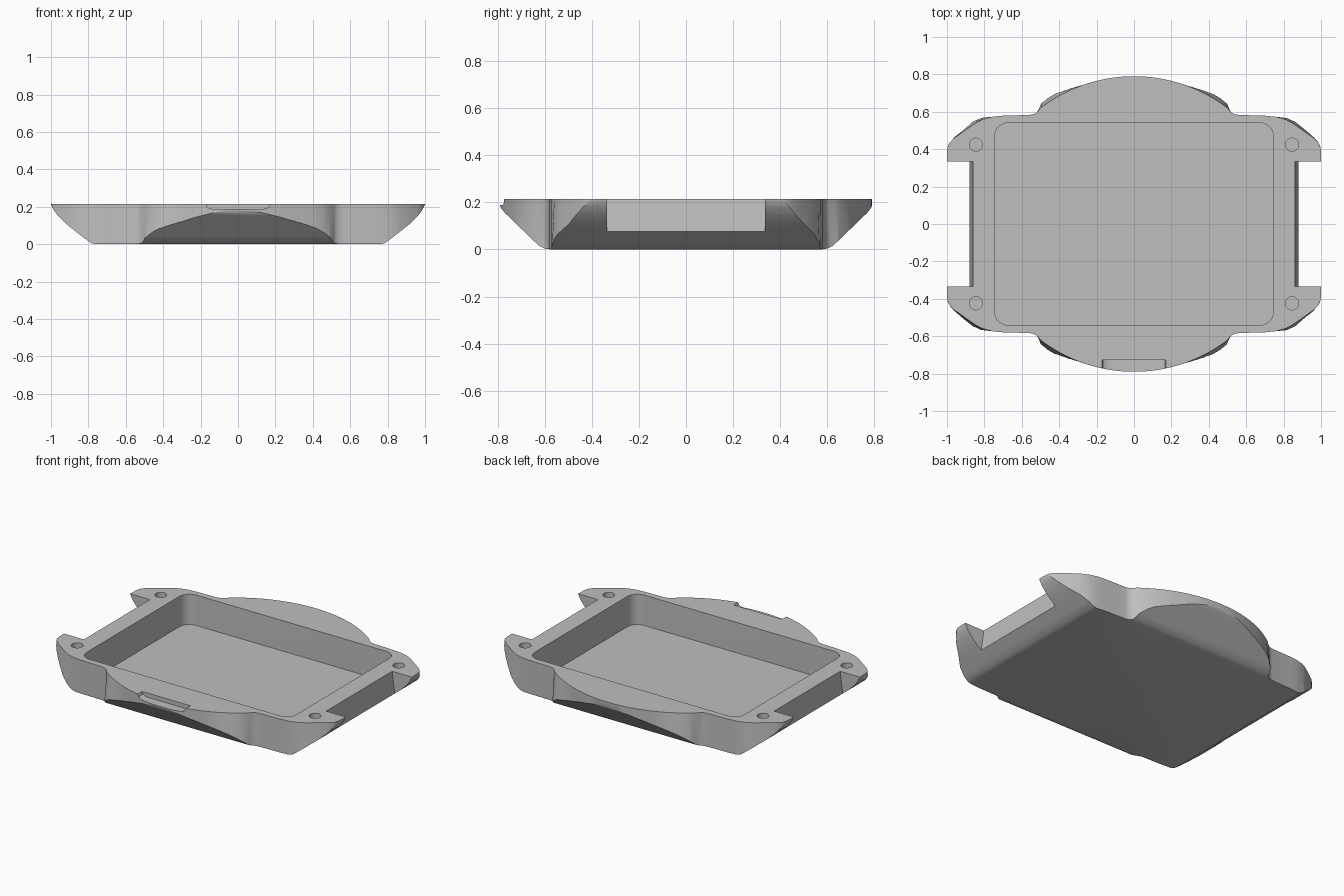
import bpy, bmesh, math

if "Cube" in bpy.data.objects:
    bpy.data.objects.remove(bpy.data.objects["Cube"])

TOP = 0.215
grey = bpy.data.materials.new("plain_grey")
grey.use_nodes = True
colour = (0.52, 0.52, 0.52, 1)
grey.diffuse_color = colour
grey.node_tree.nodes["Principled BSDF"].inputs["Base Color"].default_value = colour


def loft(name, ring_a, ring_b):
    """Closed solid between two matching rings of 3D points."""
    bm = bmesh.new()
    a = [bm.verts.new(p) for p in ring_a]
    b = [bm.verts.new(p) for p in ring_b]
    n = len(a)
    bm.faces.new(a)
    bm.faces.new(b)
    for i in range(n):
        j = (i + 1) % n
        bm.faces.new((a[i], a[j], b[j], b[i]))
    bmesh.ops.recalc_face_normals(bm, faces=bm.faces)
    mesh = bpy.data.meshes.new(name)
    bm.to_mesh(mesh)
    bm.free()
    mesh.materials.append(grey)
    obj = bpy.data.objects.new(name, mesh)
    bpy.context.collection.objects.link(obj)
    return obj


def along_x(name, profile, x0, x1):
    return loft(name, [(x0, y, z) for y, z in profile], [(x1, y, z) for y, z in profile])


def along_y(name, profile, y0, y1):
    return loft(name, [(x, y0, z) for x, z in profile], [(x, y1, z) for x, z in profile])


def along_z(name, outline, z0, z1):
    return loft(name, [(x, y, z0) for x, y in outline], [(x, y, z1) for x, y in outline])


def combine(target, tool, operation):
    """Apply a boolean and discard the cutter."""
    tool.hide_render = True
    mod = target.modifiers.new("cut", "BOOLEAN")
    mod.operation = operation
    mod.solver = "EXACT"
    mod.object = tool
    bpy.context.view_layer.objects.active = target
    bpy.ops.object.modifier_apply(modifier=mod.name)
    bpy.data.objects.remove(tool)


def mirror_profile(half):
    return half + [(-u, z) for u, z in reversed(half)]


def full_outline(quarter):
    """Mirror a quarter outline that runs from the y axis to the right side."""
    right = quarter + [(x, -y) for x, y in reversed(quarter)]
    return right + [(-x, y) for x, y in reversed(right)][1:-1]


# Case body: bulging ends, small concave fillets and four cut corners
R, STEPS = 0.82, 14
quarter_top, quarter_low = [], []
for i in range(STEPS + 1):
    x = 0.495 * i / STEPS
    y = 0.79 - R + math.sqrt(R * R - x * x)
    swell = 0.04 * max(0, 1 - abs(x - 0.44) / 0.16)
    quarter_top.append((x, y))
    quarter_low.append((x, y + swell))
shoulder = [(0.515, 0.602), (0.535, 0.588), (0.56, 0.583), (0.7, 0.579), (0.76, 0.573)]
corner_top = [(0.81, 0.559), (0.85, 0.538), (0.96, 0.46), (0.985, 0.435), (0.997, 0.41), (1, 0.38)]
corner_low = [(0.82, 0.567), (0.87, 0.548), (0.97, 0.468), (0.99, 0.438), (0.998, 0.41), (1, 0.38)]
top = full_outline(quarter_top + shoulder + corner_top)
low = full_outline(quarter_low + shoulder + corner_low)
case = loft("case_body", [(x, y, 0) for x, y in low], [(x, y, TOP) for x, y in top])

# Sloped undersides, left to right and front to back
side_slope = [(0.76, -0.0), (0.785, 0.006), (0.82, 0.031), (0.87, 0.07), (0.92, 0.11),
              (0.96, 0.149), (0.985, 0.182), (1.0, 0.212), (1.01, 0.3)]
end_slope = [(0.575, 0.0), (0.6, 0.004), (0.622, 0.014), (0.65, 0.04), (0.77, 0.156),
             (0.785, 0.175), (0.792, 0.195), (0.8, 0.3)]
combine(case, along_y("side_slope_tool", mirror_profile(side_slope), -1, 1), "INTERSECT")
combine(case, along_x("end_slope_tool", mirror_profile(end_slope), -1.2, 1.2), "INTERSECT")

# Main tray pocket with rounded corners
pocket = []
for k, (sx, sy) in enumerate([(1, 1), (-1, 1), (-1, -1), (1, -1)]):
    for i in range(9):
        a = math.pi / 2 * (k + i / 8)
        pocket.append((sx * 0.675 + 0.07 * math.cos(a), sy * 0.47 + 0.07 * math.sin(a)))
combine(case, along_z("pocket_tool", pocket, 0.02, 0.3), "DIFFERENCE")

# Side notches and screw holes
circle = [(0.035 * math.cos(math.tau * i / 32), 0.035 * math.sin(math.tau * i / 32)) for i in range(32)]
for sx in (1, -1):
    notch = [(sx * x, z) for x, z in [(0.858, 0.23), (0.892, -0.02), (1.1, -0.02), (1.1, 0.23)]]
    combine(case, along_y("notch_tool", notch, -0.335, 0.335), "DIFFERENCE")
    for sy in (1, -1):
        hole = [(sx * 0.845 + x, sy * 0.424 + y) for x, y in circle]
        combine(case, along_z("hole_tool", hole, 0.115, 0.3), "DIFFERENCE")

# Finger recess in the front lip
recess = mirror_profile([(0.13, 0.188), (0.15, 0.191), (0.165, 0.2), (0.178, 0.23)])
combine(case, along_y("recess_tool", recess, -0.9, -0.727), "DIFFERENCE")

bpy.ops.object.select_all(action="DESELECT")
case.select_set(True)
bpy.context.view_layer.objects.active = case
bpy.ops.object.shade_smooth_by_angle(angle=math.radians(28))
